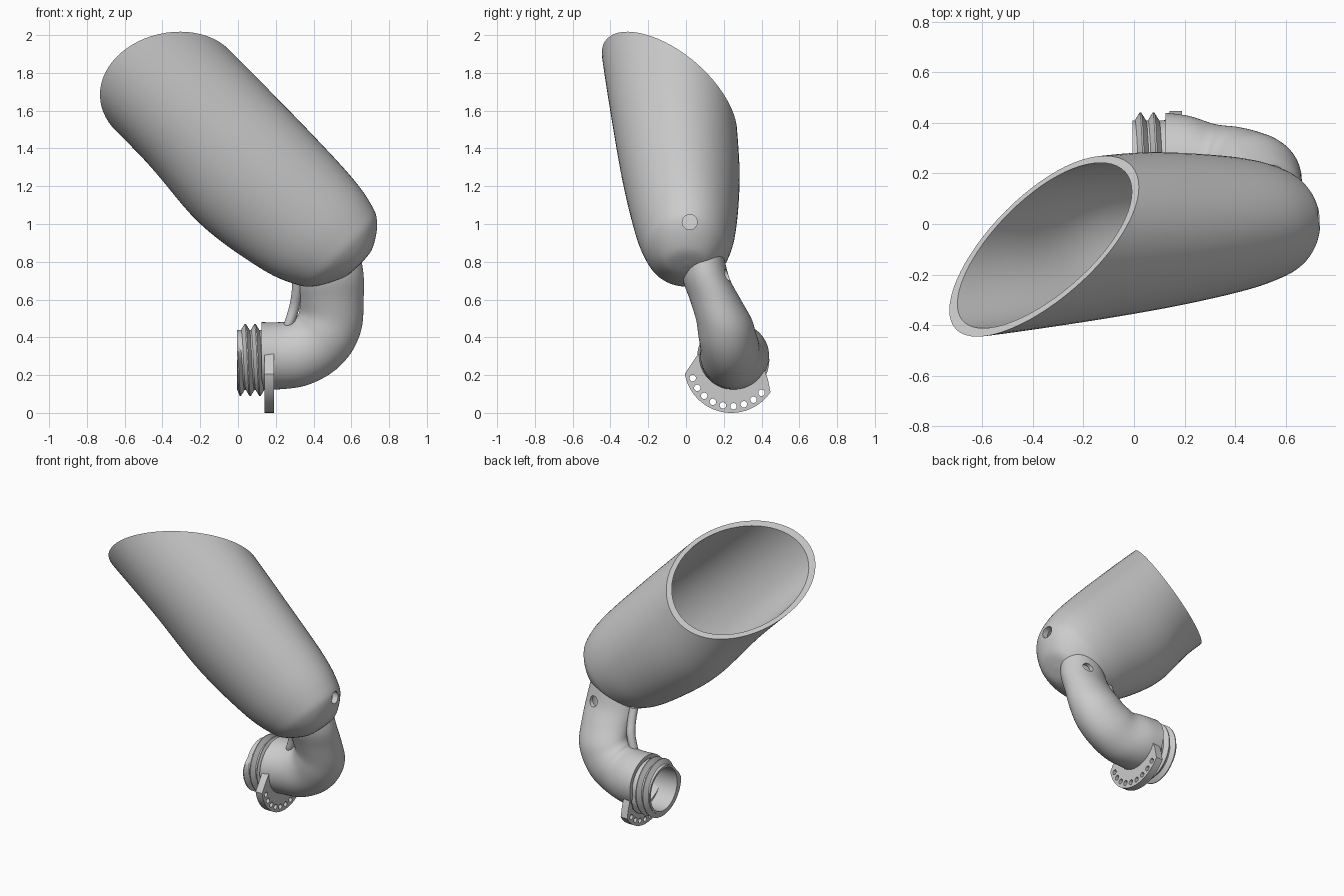
import bpy, bmesh
from math import cos, sin, pi, radians
from mathutils import Vector

if "Cube" in bpy.data.objects:
    bpy.data.objects.remove(bpy.data.objects["Cube"])

grey = bpy.data.materials.new("plain_grey")
grey.use_nodes = True
grey.diffuse_color = (0.6, 0.6, 0.6, 1)
grey.node_tree.nodes["Principled BSDF"].inputs["Base Color"].default_value = grey.diffuse_color

SEG = 64
ANGLES = [2 * pi * i / SEG for i in range(SEG)]
WALL = 0.028


def spline(keys, steps):
    """Catmull-Rom interpolation through rows of numbers."""
    rows, last = [], len(keys) - 1
    for i in range(last):
        quad = [keys[max(0, min(last, i + d))] for d in (-1, 0, 1, 2)]
        for k in range(steps):
            t = k / steps
            rows.append([0.5 * (2 * b + (c - a) * t + (2 * a - 5 * b + 4 * c - d) * t * t
                                + (3 * b - a - 3 * c + d) * t ** 3)
                         for a, b, c, d in zip(*quad)])
    return rows + [list(keys[-1])]


def loft(bm, rings):
    """Closed solid through equal rings, capped at both ends."""
    loops = [[bm.verts.new(p) for p in ring] for ring in rings]
    for a, b in zip(loops, loops[1:]):
        for i in range(len(a)):
            j = (i + 1) % len(a)
            bm.faces.new((a[i], a[j], b[j], b[i]))
    bm.faces.new(loops[0][::-1])
    bm.faces.new(loops[-1])


def finish(name, bm, smooth=True):
    """Turn a closed bmesh into an object with outward normals."""
    bm.normal_update()
    bmesh.ops.recalc_face_normals(bm, faces=bm.faces[:])
    if bm.calc_volume(signed=True) < 0:
        bmesh.ops.reverse_faces(bm, faces=bm.faces[:])
    mesh = bpy.data.meshes.new(name)
    bm.to_mesh(mesh)
    bm.free()
    mesh.materials.append(grey)
    obj = bpy.data.objects.new(name, mesh)
    bpy.context.collection.objects.link(obj)
    if smooth:
        shade(obj)
    return obj


def solid(name, rings):
    bm = bmesh.new()
    loft(bm, rings)
    return finish(name, bm)


def select(obj):
    bpy.ops.object.select_all(action='DESELECT')
    obj.select_set(True)
    bpy.context.view_layer.objects.active = obj


def shade(obj):
    select(obj)
    bpy.ops.object.shade_smooth_by_angle(angle=radians(35))


def circle_x(x, y, z, r, n=24):
    return [(x, y + r * cos(2 * pi * i / n), z + r * sin(2 * pi * i / n)) for i in range(n)]


def drill(obj, rods):
    """Cut two-ring rods out of an object, with whichever solver keeps the part whole."""
    bm = bmesh.new()
    for rod in rods:
        loft(bm, rod)
    cutter = finish("hole_cutter", bm, False)
    cutter.hide_render = True
    mod = obj.modifiers.new("holes", 'BOOLEAN')
    mod.operation, mod.object = 'DIFFERENCE', cutter
    select(obj)
    for solver in ('EXACT', 'FLOAT'):
        mod.solver = solver
        cut_part = obj.evaluated_get(bpy.context.evaluated_depsgraph_get())
        if len(cut_part.data.polygons) > len(obj.data.polygons) * 0.8:
            bpy.ops.object.modifier_apply(modifier=mod.name)
            break
    else:
        obj.modifiers.remove(mod)
    bpy.data.objects.remove(cutter)
    shade(obj)


# Scoop: oval sections along an axis leaning 45 degrees, ending on a slanted rim plane
# rows: distance along axis, low and high side, front and back side, skew
scoop_keys = [(.099, .99, 1.03, -.01, .03, 0), (.113, .90, 1.12, -.11, .12, 0),
              (.185, .765, 1.227, -.19, .195, 0), (.27, .695, 1.275, -.23, .237, 0),
              (.46, .625, 1.308, -.277, .268, 0), (.85, .566, 1.322, -.34, .284, 0),
              (1.3, .598, 1.325, -.395, .26, .03), (1.8, .60, 1.32, -.447, .235, .05),
              (2.05, .60, 1.31, -.46, .20, .05)]
RIM_POINT = Vector((-.58, -.445, 1.94))
RIM_NORMAL = Vector((-.48, .655, .55))
ROWS = 60


def scoop_column(angle, inset):
    """Points from the base to the rim plane along one side of the scoop."""
    column = []
    for s, v0, v1, y0, y1, skew in spline(scoop_keys, 12):
        rv = max((v1 - v0) / 2 - inset, .006)
        ry = max((y1 - y0) / 2 - inset, .006)
        v = (v0 + v1) / 2 + rv * cos(angle) + skew * sin(angle)
        column.append(Vector(((v - s - inset) * .7071, (y0 + y1) / 2 + ry * sin(angle),
                              (v + s + inset) * .7071)))
    height = [(p - RIM_POINT).dot(RIM_NORMAL) for p in column]
    i = next(k for k, h in enumerate(height) if h > 0)
    end = i - 1 + height[i - 1] / (height[i - 1] - height[i])
    points = []
    for k in range(ROWS + 1):
        f = end * k / ROWS
        points.append(column[int(f)].lerp(column[int(f) + 1], f % 1))
    return points


def scoop_rings(inset):
    return [list(ring) for ring in zip(*(scoop_column(a, inset) for a in ANGLES))]


scoop = solid("scoop", scoop_rings(0) + scoop_rings(WALL)[::-1])
drill(scoop, [[circle_x(.6, .02, 1.01, .04), circle_x(.85, .02, 1.01, .04)]])

# Elbow pipe: inner bend x, z; outer bend x, z; centre y; half width in y
pipe_keys = [(.35, .76, .645, .85, .09, .115), (.33, .68, .665, .73, .108, .125),
             (.33, .60, .665, .60, .155, .135), (.325, .54, .655, .45, .20, .147),
             (.315, .515, .60, .32, .217, .152), (.30, .50, .50, .215, .23, .155),
             (.28, .485, .36, .145, .235, .16), (.22, .48, .22, .125, .25, .177),
             (.125, .48, .125, .125, .25, .19)]


def pipe_rings(inset):
    rings = []
    for xi, zi, xo, zo, y, ry in spline(pipe_keys, 5):
        mid = Vector(((xi + xo) / 2, y, (zi + zo) / 2))
        half = Vector(((xo - xi) / 2, 0, (zo - zi) / 2))
        half *= 1 - inset / half.length
        rings.append([mid + half * cos(a) + Vector((0, (ry - inset) * sin(a), 0)) for a in ANGLES])
    return rings


pipe = solid("elbow_pipe", pipe_rings(0) + pipe_rings(WALL)[::-1])
drill(pipe, [[[(.56 + .033 * cos(a), y, .73 + .033 * sin(a)) for a in ANGLES[::2]]
              for y in (.14, .35)]])

# Threaded neck: plain tube with a helical ridge
NY, NZ = .25, .28
LIP = -.005
bm = bmesh.new()
section = [(LIP, .145), (LIP, .16), (.18, .16), (.18, .145)]
loops = [[bm.verts.new(p) for p in circle_x(x, NY, NZ, r, SEG)] for x, r in section]
for a, b in zip(loops, loops[1:] + loops[:1]):
    for i in range(SEG):
        j = (i + 1) % SEG
        bm.faces.new((a[i], a[j], b[j], b[i]))
finish("neck_tube", bm)

PITCH, TURNS = .052, 2.6
count = int(TURNS * SEG)
rings = []
for i in range(count + 1):
    a = 2 * pi * i / SEG + .3 * pi
    x = -.006 + PITCH * i / SEG
    crest = .155 + .036 * min(1, i / 6, (count - i) / 6)
    rings.append([(max(x + dx, LIP), NY - r * sin(a), NZ + r * cos(a))
                  for dx, r in ((-.025, .155), (-.003, crest), (.003, crest), (.025, .155))])
solid("neck_thread", rings)

# Indexing plate: crescent under the pipe with a row of holes
PY, PZ = .24, .25


def arc(y, z, r, start, end, n=40):
    turn = [radians(start + (end - start) * i / n) for i in range(n + 1)]
    return [(y + r * cos(t), z + r * sin(t)) for t in turn]


outline = [(.056, .30)] + arc(PY, PZ, .25, 190, 326) + [(.433, .18)]
outline += arc(.25, .30, .165, 342, 170)
plate = solid("index_plate", [[(x, y, z) for y, z in outline] for x in (.14, .19)])
drill(plate, [[circle_x(x, y, z, .017) for x in (.1, .25)]
              for y, z in arc(PY, PZ, .215, 198, 318, 8)])

# Strut inside the elbow
strut = spline([(.262, .19, .455, .02), (.272, .19, .475, .028), (.298, .18, .56, .028),
                (.312, .15, .64, .028), (.315, .12, .72, .028)], 5)
solid("strut", [[(x + r * cos(a), y + r * sin(a), z) for a in ANGLES[::4]] for x, y, z, r in strut])
